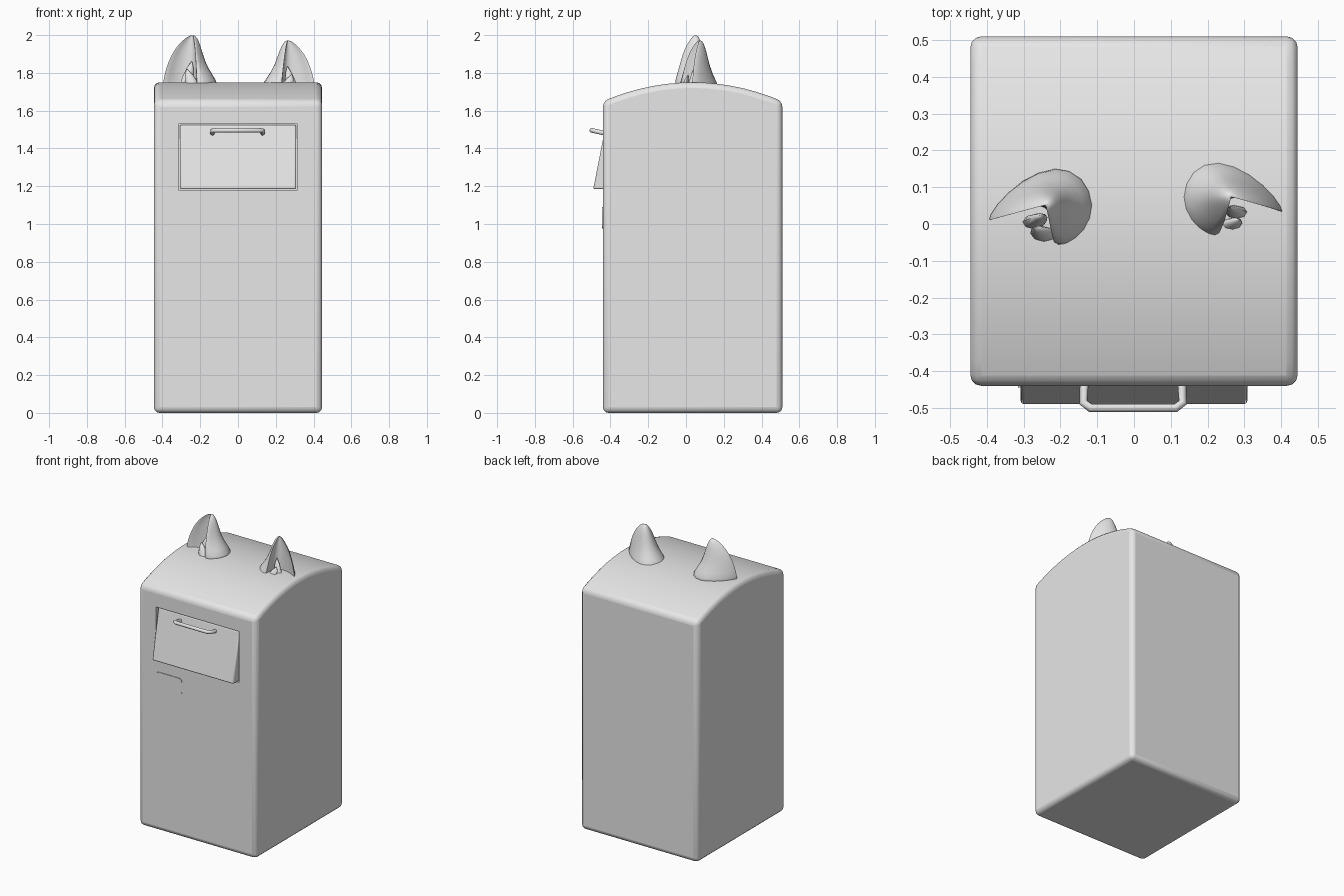
import bpy, bmesh, math
from mathutils import Vector, Matrix

if "Cube" in bpy.data.objects:
    bpy.data.objects.remove(bpy.data.objects["Cube"])

GREY = (0.8, 0.8, 0.8, 1)
grey = bpy.data.materials.new("light grey")
grey.use_nodes = True
grey.diffuse_color = GREY
grey.node_tree.nodes["Principled BSDF"].inputs["Base Color"].default_value = GREY


def finish(obj, angle=35):
    obj.data.materials.clear()
    obj.data.materials.append(grey)
    bpy.ops.object.select_all(action='DESELECT')
    obj.select_set(True)
    bpy.context.view_layer.objects.active = obj
    bpy.ops.object.shade_smooth_by_angle(angle=math.radians(angle))
    return obj


def loft(name, rings):
    """Skin a list of equal closed rings and cap both ends."""
    bm = bmesh.new()
    rows = [[bm.verts.new(p) for p in ring] for ring in rings]
    n = len(rows[0])
    for a, b in zip(rows, rows[1:]):
        for i in range(n):
            j = (i + 1) % n
            bm.faces.new((a[i], a[j], b[j], b[i]))
    bm.faces.new(rows[0])
    bm.faces.new(rows[-1])
    bmesh.ops.recalc_face_normals(bm, faces=bm.faces)
    mesh = bpy.data.meshes.new(name)
    bm.to_mesh(mesh)
    bm.free()
    obj = bpy.data.objects.new(name, mesh)
    bpy.context.collection.objects.link(obj)
    return obj


def extrude_x(name, profile, x0, x1):
    return loft(name, [[(x, y, z) for y, z in profile] for x in (x0, x1)])


def bevel(obj, width, segments):
    m = obj.modifiers.new("soft_edges", 'BEVEL')
    m.width, m.segments = width, segments
    m.limit_method, m.angle_limit = 'ANGLE', math.radians(30)


# Cabinet with an arched roof
FRONT, BACK, EAVE, RISE = -0.44, 0.51, 1.65, 0.1
roof = []
for i in range(15):
    t = i / 14
    roof.append((FRONT + (BACK - FRONT) * t, EAVE + RISE * (1 - (2 * t - 1) ** 2)))
cabinet = extrude_x("cabinet", [(BACK, 0), (FRONT, 0)] + roof, -0.445, 0.445)

# Pocket for the tilting flap
pocket = extrude_x("pocket_cutter", [(-0.6, 1.18), (-0.6, 1.53), (-0.405, 1.53), (-0.405, 1.18)],
                   -0.315, 0.315)
pocket.hide_render = True
pocket.hide_set(True)
bevel(cabinet, 0.03, 3)
cut = cabinet.modifiers.new("pocket", 'BOOLEAN')
cut.object, cut.operation, cut.solver = pocket, 'DIFFERENCE', 'EXACT'
finish(cabinet)

# Flap leaning out at the bottom
flap = extrude_x("flap", [(-0.425, 1.523), (-0.491, 1.185), (-0.40, 1.185), (-0.40, 1.523)],
                 -0.308, 0.308)
bevel(flap, 0.008, 2)
finish(flap)

# Bent tube handle
path = [(-0.135, -0.43, 1.48), (-0.138, -0.485, 1.493), (-0.118, -0.5, 1.496),
        (0.113, -0.5, 1.496), (0.133, -0.485, 1.493), (0.13, -0.43, 1.48)]
curve = bpy.data.curves.new("handle", 'CURVE')
curve.dimensions = '3D'
curve.bevel_depth, curve.bevel_resolution = 0.012, 2
line = curve.splines.new('POLY')
line.points.add(len(path) - 1)
for point, co in zip(line.points, path):
    point.co = (*co, 1)
handle = bpy.data.objects.new("handle", curve)
bpy.context.collection.objects.link(handle)
bpy.ops.object.select_all(action='DESELECT')
handle.select_set(True)
bpy.context.view_layer.objects.active = handle
bpy.ops.object.convert(target='MESH')
finish(bpy.context.object, 50)

# Rounded lock plate
outline = []
for k, (cx, cz) in enumerate([(-0.14, 1.065), (-0.29, 1.065), (-0.29, 1.0), (-0.14, 1.0)]):
    for s in range(4):
        a = math.pi / 2 * (k + s / 3)
        outline.append((cx + 0.025 * math.cos(a), cz + 0.025 * math.sin(a)))
finish(loft("lock_plate", [[(x, y, z) for x, z in outline] for y in (-0.444, -0.436)]))

# Ear section: x, y and how far the point follows the rim instead of the flared back
TIP = Vector((0.24, 0.052))
SECTION = [(0.41, -0.005, 1), (0.385, 0.05, 0.9), (0.31, 0.125, 0.5), (0.21, 0.168, 0),
           (0.13, 0.135, 0), (0.095, 0.05, 0), (0.125, -0.025, 0), (0.185, -0.065, 0.4),
           (0.225, -0.06, 1), (0.215, -0.01, 1), (0.225, 0.035, 1), (0.26, 0.055, 1),
           (0.32, 0.05, 1), (0.37, 0.025, 1)]
# Height, rim scale, back scale
LEVELS = [(1.7, 1, 1.08), (1.76, 0.98, 0.95), (1.83, 0.88, 0.57), (1.9, 0.7, 0.4),
          (1.95, 0.48, 0.29), (1.985, 0.24, 0.18), (2.0, 0.06, 0.06)]


def place(obj, side):
    """Mirror a right ear part to the left and tilt it slightly."""
    if side == "left":
        obj.data.transform(Matrix.Translation((0.012, 0.022, -0.015))
                           @ Matrix.Translation((0, 0, 1.75))
                           @ Matrix.Rotation(0.05, 4, 'Y')
                           @ Matrix.Translation((0, 0, -1.75)))
    else:
        obj.data.transform(Matrix.Scale(-1, 4, (1, 0, 0)))
        obj.data.flip_normals()
    return obj


for side in ("left", "right"):
    rings = []
    for z, rim, back in LEVELS:
        ring = []
        for x, y, w in SECTION:
            p = TIP + (Vector((x, y)) - TIP) * (back + (rim - back) * w)
            ring.append((p.x, p.y, z))
        rings.append(ring)
    ear = place(loft(side + "_ear", rings), side)
    smooth = ear.modifiers.new("rounding", 'SUBSURF')
    smooth.levels = smooth.render_levels = 1
    finish(ear, 60)

    # Small tufts inside the ear
    for k, (base, top, r) in enumerate([((0.28, 0.0, 1.72), (0.245, 0.025, 1.86), 0.03),
                                        ((0.235, -0.035, 1.72), (0.27, -0.01, 1.82), 0.032)]):
        b, t = Vector(base), Vector(top)
        rings = []
        for f, s in ((0, 1), (0.4, 1), (0.75, 0.6), (1, 0.08)):
            c = b.lerp(t, f)
            rings.append([c + Vector((math.cos(a), 0.6 * math.sin(a), 0)) * r * s
                          for a in (math.tau * i / 8 for i in range(8))])
        finish(place(loft(f"{side}_ear_tuft_{k + 1}", rings), side), 60)
